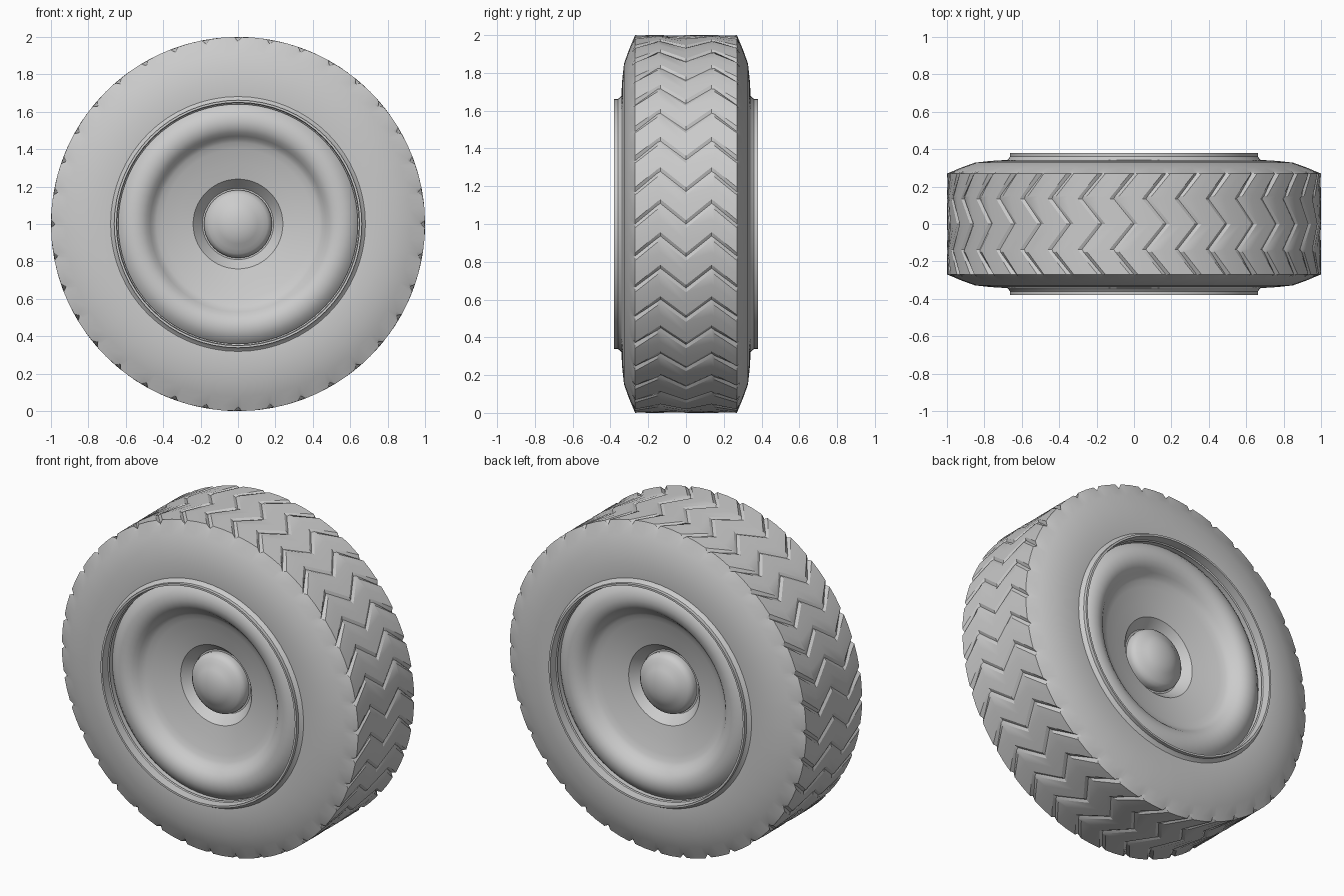
import bpy, bmesh
from math import sin, cos, pi, radians

if "Cube" in bpy.data.objects:
    bpy.data.objects.remove(bpy.data.objects["Cube"])

CENTRE_Z = 1.0
BLOCKS = 36          # tread pattern repeats
# Angular samples in one tread block: (fraction of pitch, groove amount)
SAMPLES = [(0.0, 1.0), (0.12, 0.0), (0.5, 0.0), (0.88, 0.05)]


def finish(bm, name, angle):
    bmesh.ops.recalc_face_normals(bm, faces=bm.faces)
    me = bpy.data.meshes.new(name)
    bm.to_mesh(me)
    bm.free()
    ob = bpy.data.objects.new(name, me)
    bpy.context.collection.objects.link(ob)
    bpy.ops.object.select_all(action='DESELECT')
    ob.select_set(True)
    bpy.context.view_layer.objects.active = ob
    bpy.ops.object.shade_smooth_by_angle(angle=radians(angle))
    return ob


def bridge(bm, rings, closed=False):
    pairs = list(zip(rings, rings[1:]))
    if closed:
        pairs.append((rings[-1], rings[0]))
    for a, b in pairs:
        n = len(a)
        for i in range(n):
            j = (i + 1) % n
            if a[i] is a[j]:
                bm.faces.new((a[i], b[j], b[i]))
            elif b[i] is b[j]:
                bm.faces.new((a[i], a[j], b[i]))
            else:
                bm.faces.new((a[i], a[j], b[j], b[i]))


def revolve(name, profile, side, segs=64, angle=35):
    """Spin (radius, y) points about the wheel axle; side is -1 front, +1 back."""
    bm = bmesh.new()
    rings = []
    for r, y in profile:
        if r < 1e-5:
            rings.append([bm.verts.new((0, side * y, CENTRE_Z))] * segs)
        else:
            rings.append([bm.verts.new((r * cos(2 * pi * i / segs), side * y,
                                        CENTRE_Z + r * sin(2 * pi * i / segs)))
                          for i in range(segs)])
    bridge(bm, rings)
    return finish(bm, name, angle)


# Tyre: half section (radius, y, groove angle shift, groove depth), mirrored
half = [
    (0.64, 0.325, 0, 0), (0.66, 0.338, 0, 0), (0.69, 0.342, 0, 0),
    (0.77, 0.337, 0, 0), (0.85, 0.328, 0, 0), (0.92, 0.303, 0, 0),
    (0.97, 0.282, 0, 0), (1.0, 0.27, 0.0, 0.022), (1.0, 0.15, 0.10, 0.003),
    (1.0, 0.135, 0.11, 0.010), (1.0, 0.0, 0.0, 0.008),
]
section = half + [(r, -y, s, d) for r, y, s, d in reversed(half[:-1])]
bm = bmesh.new()
rings = []
for r, y, shift, depth in section:
    ring = []
    for b in range(BLOCKS):
        for f, g in SAMPLES:
            a = (b + f) * 2 * pi / BLOCKS + shift
            rr = r - depth * g
            ring.append(bm.verts.new((rr * cos(a), y, CENTRE_Z + rr * sin(a))))
    rings.append(ring)
bridge(bm, rings)
finish(bm, "tyre", 25)

# Rim: flared bead, thin lip, rounded bulge, dish and hub recess
rim = [
    (0.69, 0.335), (0.675, 0.345), (0.662, 0.36), (0.662, 0.38), (0.650, 0.38),
    (0.645, 0.29), (0.63, 0.305), (0.605, 0.325), (0.575, 0.336), (0.545, 0.338),
    (0.515, 0.331), (0.49, 0.315), (0.47, 0.293), (0.455, 0.275), (0.435, 0.262),
    (0.40, 0.25), (0.32, 0.228), (0.24, 0.21), (0.19, 0.15), (0.0, 0.15),
]
# Hub cap: short tapered side with a domed end
cap = [(0.18, 0.15), (0.182, 0.175), (0.175, 0.195), (0.158, 0.212), (0.135, 0.222),
       (0.105, 0.242), (0.07, 0.256), (0.035, 0.263), (0.0, 0.265)]

for label, side in (("front", -1), ("back", 1)):
    revolve("rim_" + label, rim, side)
    revolve("hub_cap_" + label, cap, side, segs=40)
